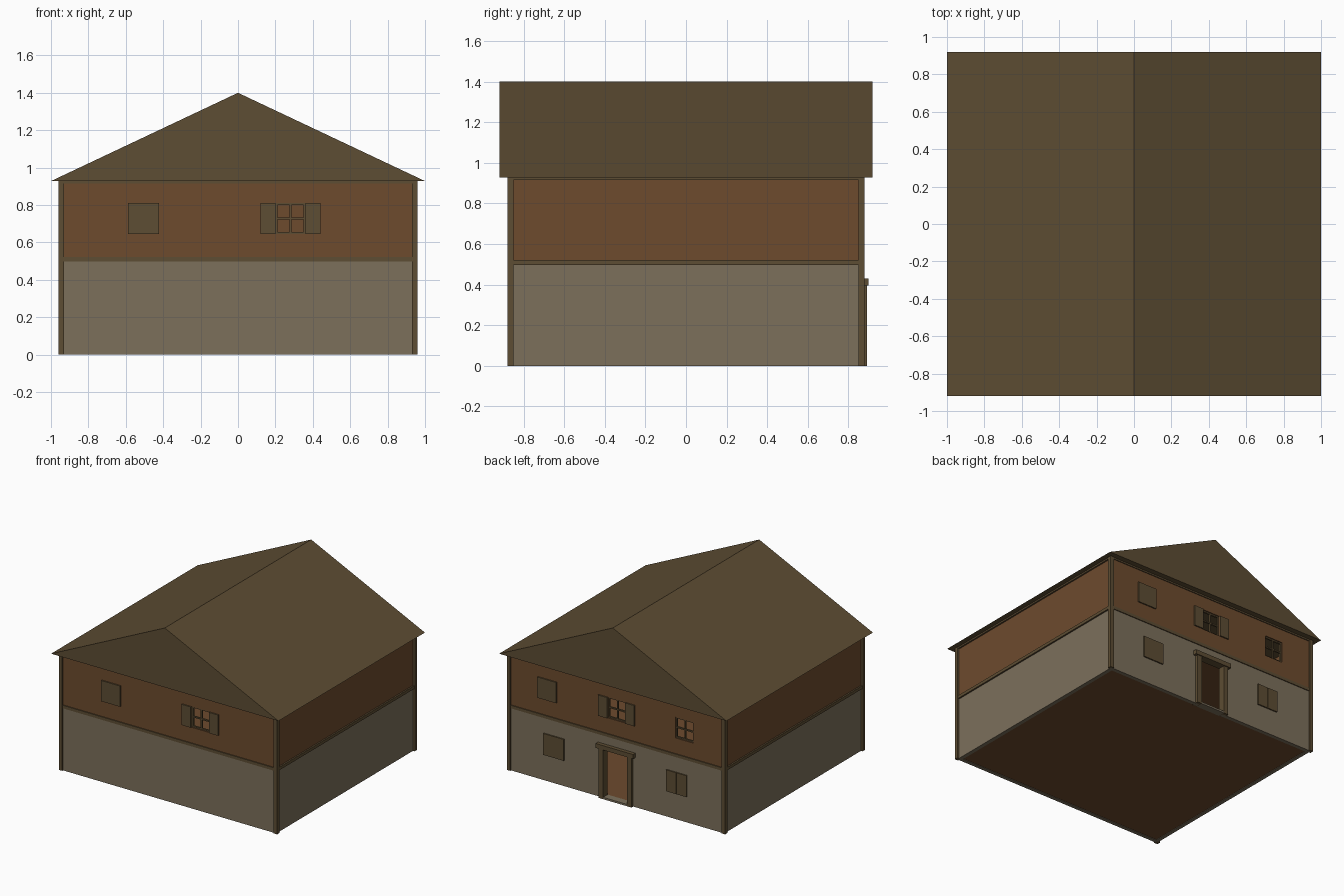
import bpy
import bmesh

cube = bpy.data.objects.get("Cube")
if cube:
    bpy.data.objects.remove(cube, do_unlink=True)


def material(name, rgb):
    m = bpy.data.materials.new(name)
    m.use_nodes = True
    colour = (*rgb, 1.0)
    m.diffuse_color = colour
    bsdf = next(n for n in m.node_tree.nodes if n.type == 'BSDF_PRINCIPLED')
    bsdf.inputs["Base Color"].default_value = colour
    bsdf.inputs["Roughness"].default_value = 0.9
    return m


STONE = material("grey_plaster", (0.20, 0.16, 0.105))
BROWN = material("brown_boards", (0.153, 0.070, 0.027))
TIMBER = material("olive_timber", (0.110, 0.074, 0.033))

# Main dimensions
PX, PY = 0.96, 0.88          # outer faces of the posts
WX, WY = 0.945, 0.87         # outer faces of the walls
THICK = 0.03
FLOOR, TOP = 0.51, 0.928     # storey line and wall top


def finish(bm, name, mat):
    mesh = bpy.data.meshes.new(name)
    bm.to_mesh(mesh)
    bm.free()
    mesh.materials.append(mat)
    ob = bpy.data.objects.new(name, mesh)
    bpy.context.collection.objects.link(ob)
    return ob


def box(name, x, y, z, mat):
    """Box from three (low, high) ranges."""
    bm = bmesh.new()
    bmesh.ops.create_cube(bm, size=1)
    for v in bm.verts:
        for i, (a, b) in enumerate((x, y, z)):
            v.co[i] = (a + b) / 2 + v.co[i] * (b - a)
    return finish(bm, name, mat)


def pierced_wall(name, side, z, holes, mat):
    """Long wall on the front (-1) or back (+1), with rectangular openings."""
    xs = sorted({-WX, WX} | {v for h in holes for v in h[:2]})
    zs = sorted(set(z) | {v for h in holes for v in h[2:]})
    bm = bmesh.new()
    for a, b in zip(xs, xs[1:]):
        for c, d in zip(zs, zs[1:]):
            mx, mz = (a + b) / 2, (c + d) / 2
            if any(h[0] < mx < h[1] and h[2] < mz < h[3] for h in holes):
                continue
            ring = [(a, c), (b, c), (b, d), (a, d)]
            if side > 0:
                ring.reverse()
            bm.faces.new([bm.verts.new((p, side * WY, q)) for p, q in ring])
    bmesh.ops.remove_doubles(bm, verts=bm.verts, dist=0.0001)
    ob = finish(bm, name, mat)
    mod = ob.modifiers.new("thickness", 'SOLIDIFY')
    mod.thickness = THICK
    mod.offset = -1


def y_range(side, inner, outer):
    return tuple(sorted((side * inner, side * outer)))


def shutter(name, side, x0, x1, z0, z1):
    box(name, (x0, x1), y_range(side, WY - 0.002, WY + 0.01), (z0, z1), TIMBER)


def closed_window(name, side, cx, z0, w=0.166, h=0.165):
    for tag, a, b in (("a", -w / 2, -0.001), ("b", 0.001, w / 2)):
        shutter(f"{name}_shutter_{tag}", side, cx + a, cx + b, z0, z0 + h)


def open_window(name, side, cx, z0, shutters=True, w=0.16, h=0.165):
    x0, x1, z1, bar = cx - w / 2, cx + w / 2, z0 + h, 0.005
    y = y_range(side, WY - 0.022, WY - 0.008)
    # cross bars and slim frame
    for i, x in enumerate((x0 + bar, cx, x1 - bar)):
        box(f"{name}_upright_{i}", (x - bar, x + bar), y, (z0, z1), TIMBER)
    for i, z in enumerate((z0 + bar, (z0 + z1) / 2, z1 - bar)):
        box(f"{name}_rail_{i}", (x0, x1), y, (z - bar, z + bar), TIMBER)
    if shutters:
        shutter(name + "_shutter_a", side, x0 - w / 2, x0, z0, z1)
        shutter(name + "_shutter_b", side, x1, x1 + w / 2, z0, z1)
    return (x0, x1, z0, z1)


# Windows, gathering the openings each upper wall needs
SILL = 0.645
closed_window("front_closed_window", -1, -0.505, SILL)
front_holes = [open_window("front_open_window", -1, 0.28, SILL)]
closed_window("back_upper_closed_window", 1, 0.61, SILL)
back_holes = [open_window("back_middle_window", 1, 0.0, SILL),
              open_window("back_bare_window", 1, -0.595, SILL, shutters=False)]
for cx, tag in ((0.55, "left"), (-0.53, "right")):
    closed_window(f"back_lower_{tag}_window", 1, cx, 0.205, w=0.18, h=0.17)

# Long walls
door = (-0.11, 0.11, 0.0, 0.40)
pierced_wall("front_lower_wall", -1, (0, FLOOR), [], STONE)
pierced_wall("back_lower_wall", 1, (0, FLOOR), [door], STONE)
pierced_wall("front_upper_wall", -1, (FLOOR, TOP), front_holes, BROWN)
pierced_wall("back_upper_wall", 1, (FLOOR, TOP), back_holes, BROWN)

# Side walls, corner posts and beams
for s, tag in ((-1, "right"), (1, "left")):
    x = y_range(s, WX - THICK, WX)
    depth = (-WY + THICK, WY - THICK)
    box(f"{tag}_lower_wall", x, depth, (0, FLOOR), STONE)
    box(f"{tag}_upper_wall", x, depth, (FLOOR, TOP), BROWN)
    for t, end in ((-1, "front"), (1, "back")):
        box(f"{end}_{tag}_post", y_range(s, PX - 0.03, PX),
            y_range(t, PY - 0.03, PY), (0, TOP), TIMBER)
    for name, z in (("middle", (0.497, 0.521)), ("top", (0.916, TOP))):
        box(f"{tag}_{name}_beam", y_range(s, WX - 0.01, PX - 0.003),
            (-PY + 0.03, PY - 0.03), z, TIMBER)
        box(f"{'front' if s < 0 else 'back'}_{name}_beam",
            (-PX + 0.03, PX - 0.03), y_range(s, WY - 0.01, PY - 0.003), z, TIMBER)

# Door frame
frame_y = (WY - THICK - 0.005, WY + 0.022)
for s, tag in ((-1, "right"), (1, "left")):
    box(f"door_{tag}_jamb", y_range(s, 0.105, 0.145), frame_y, (0, 0.40), TIMBER)
box("door_lintel", (-0.165, 0.165), (frame_y[0], WY + 0.03), (0.395, 0.43), TIMBER)
box("door_sill", (-0.105, 0.105), frame_y, (0, 0.015), STONE)

# Floors and inner partition
inner = WX - THICK
deep = WY - THICK
box("ground_floor", (-inner, inner), (-deep, deep), (0.004, 0.012), BROWN)
box("upper_floor", (-inner, inner), (-deep, deep), (0.495, 0.515), BROWN)
box("inner_partition", (-inner, inner), (-0.1, -0.07), (0.012, TOP), BROWN)

# Solid gabled roof
bm = bmesh.new()
profile = [(-1, TOP), (1, TOP), (0, 1.4)]
base = bm.faces.new([bm.verts.new((x, -0.92, z)) for x, z in profile])
ext = bmesh.ops.extrude_face_region(bm, geom=[base], use_keep_orig=True)
for g in ext["geom"]:
    if isinstance(g, bmesh.types.BMVert):
        g.co.y = 0.92
bmesh.ops.recalc_face_normals(bm, faces=bm.faces)
finish(bm, "roof", TIMBER)
